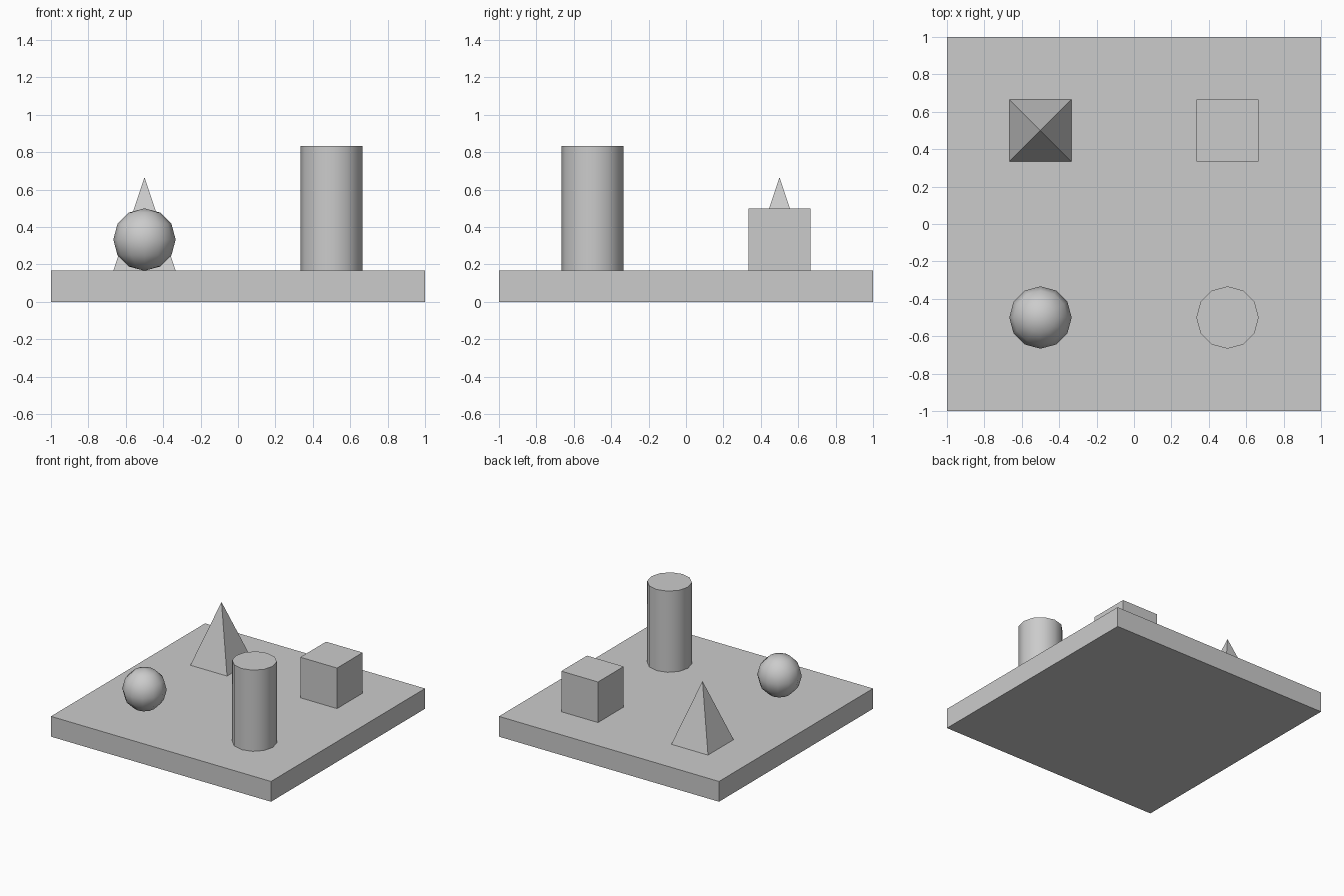
import bpy
import math

cube = bpy.data.objects.get("Cube")
if cube:
    bpy.data.objects.remove(cube, do_unlink=True)

# Single plain grey
GREY = (0.6, 0.6, 0.6, 1.0)
grey = bpy.data.materials.new("plain_grey")
grey.use_nodes = True
grey.diffuse_color = GREY
grey.node_tree.nodes["Principled BSDF"].inputs["Base Color"].default_value = GREY

UNIT = 1 / 3        # width of every small solid
R = UNIT / 2
TOP = UNIT / 2      # top of the slab
SIDES = 12


def finish(name, smooth=False):
    obj = bpy.context.object
    obj.name = obj.data.name = name
    obj.data.materials.append(grey)
    bpy.ops.object.transform_apply(location=False, rotation=True, scale=True)
    if smooth:
        bpy.ops.object.shade_smooth_by_angle(angle=math.radians(40))
    return obj


# Square base slab
bpy.ops.mesh.primitive_cube_add(size=1, location=(0, 0, TOP / 2))
bpy.context.object.scale = (2, 2, TOP)
finish("base_slab")

# Cube, back left
bpy.ops.mesh.primitive_cube_add(size=UNIT, location=(0.5, 0.5, TOP + R))
finish("cube_block")

# Cylinder, front left
bpy.ops.mesh.primitive_cylinder_add(vertices=SIDES, radius=R, depth=2 * UNIT,
                                    location=(0.5, -0.5, TOP + UNIT))
finish("cylinder", smooth=True)

# Sphere, front right
bpy.ops.mesh.primitive_uv_sphere_add(segments=SIDES, ring_count=SIDES // 2, radius=R,
                                     location=(-0.5, -0.5, TOP + R))
finish("sphere", smooth=True)

# Square pyramid, back right
bpy.ops.mesh.primitive_cone_add(vertices=4, radius1=R * math.sqrt(2), radius2=0,
                                depth=0.5, location=(-0.5, 0.5, TOP + 0.25),
                                rotation=(0, 0, math.pi / 4))
finish("pyramid")
